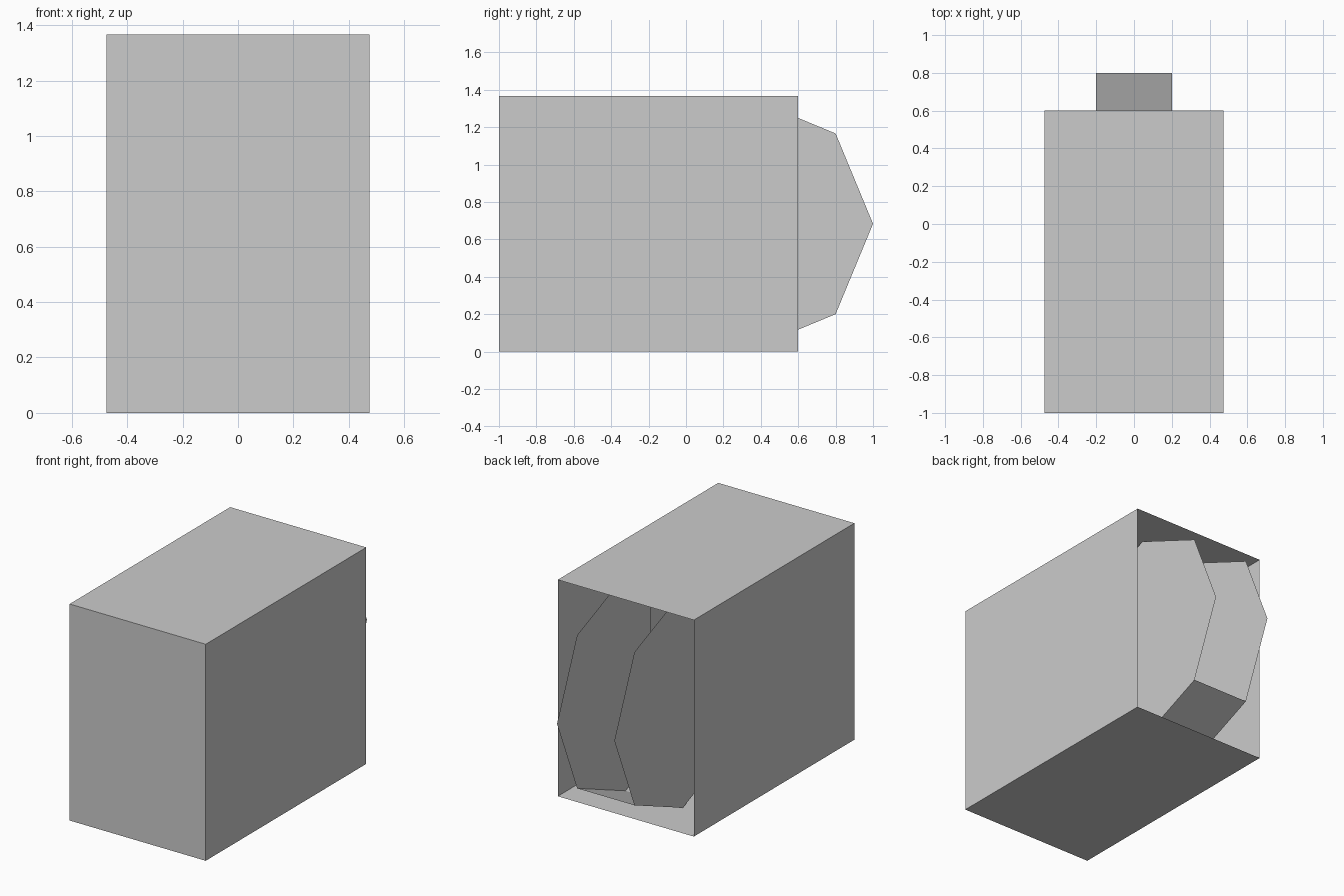
import bpy, bmesh
from math import cos, sin, radians
from mathutils import Vector

if "Cube" in bpy.data.objects:
    bpy.data.objects.remove(bpy.data.objects["Cube"])

W, H, FRONT, BACK = 0.475, 1.366, -1.0, 0.6
R = H / 2
CY, CZ = 1.0 - R, R
PLATE_X, PLATE_START = 0.2, 0.07


def make_object(name, bm):
    mesh = bpy.data.meshes.new(name)
    bm.to_mesh(mesh)
    bm.free()
    obj = bpy.data.objects.new(name, mesh)
    bpy.context.collection.objects.link(obj)
    return obj


def rim_point(angle):
    a = radians(angle)
    return CY + R * cos(a), CZ + R * sin(a)


# Housing: box shell with an open back
bm = bmesh.new()
bmesh.ops.create_cube(bm, size=1)
for v in bm.verts:
    v.co = Vector((v.co.x * 2 * W,
                   FRONT + (v.co.y + 0.5) * (BACK - FRONT),
                   (v.co.z + 0.5) * H))
bm.normal_update()
bmesh.ops.delete(bm, geom=[f for f in bm.faces if f.normal.y > 0.9],
                 context='FACES_ONLY')
make_object("open_housing", bm)

# Side plates: octagonal discs cut off straight inside the housing
for side, name in ((1, "right_plate"), (-1, "left_plate")):
    bm = bmesh.new()
    face = bm.faces.new([bm.verts.new((side * PLATE_X, *rim_point(a)))
                         for a in range(0, 360, 45)])
    bmesh.ops.bisect_plane(bm, geom=bm.verts[:] + bm.edges[:] + bm.faces[:],
                           plane_co=(0, PLATE_START, 0), plane_no=(0, -1, 0),
                           clear_outer=True)
    if side < 0:
        bmesh.ops.reverse_faces(bm, faces=bm.faces[:])
    make_object(name, bm)

# Lower panel joining the two plates along the rim
bm = bmesh.new()
(y0, z0), (y1, z1) = rim_point(270), rim_point(315)
bm.faces.new([bm.verts.new(c) for c in (
    (-PLATE_X, y0, z0), (-PLATE_X, y1, z1),
    (PLATE_X, y1, z1), (PLATE_X, y0, z0))])
make_object("lower_panel", bm)
